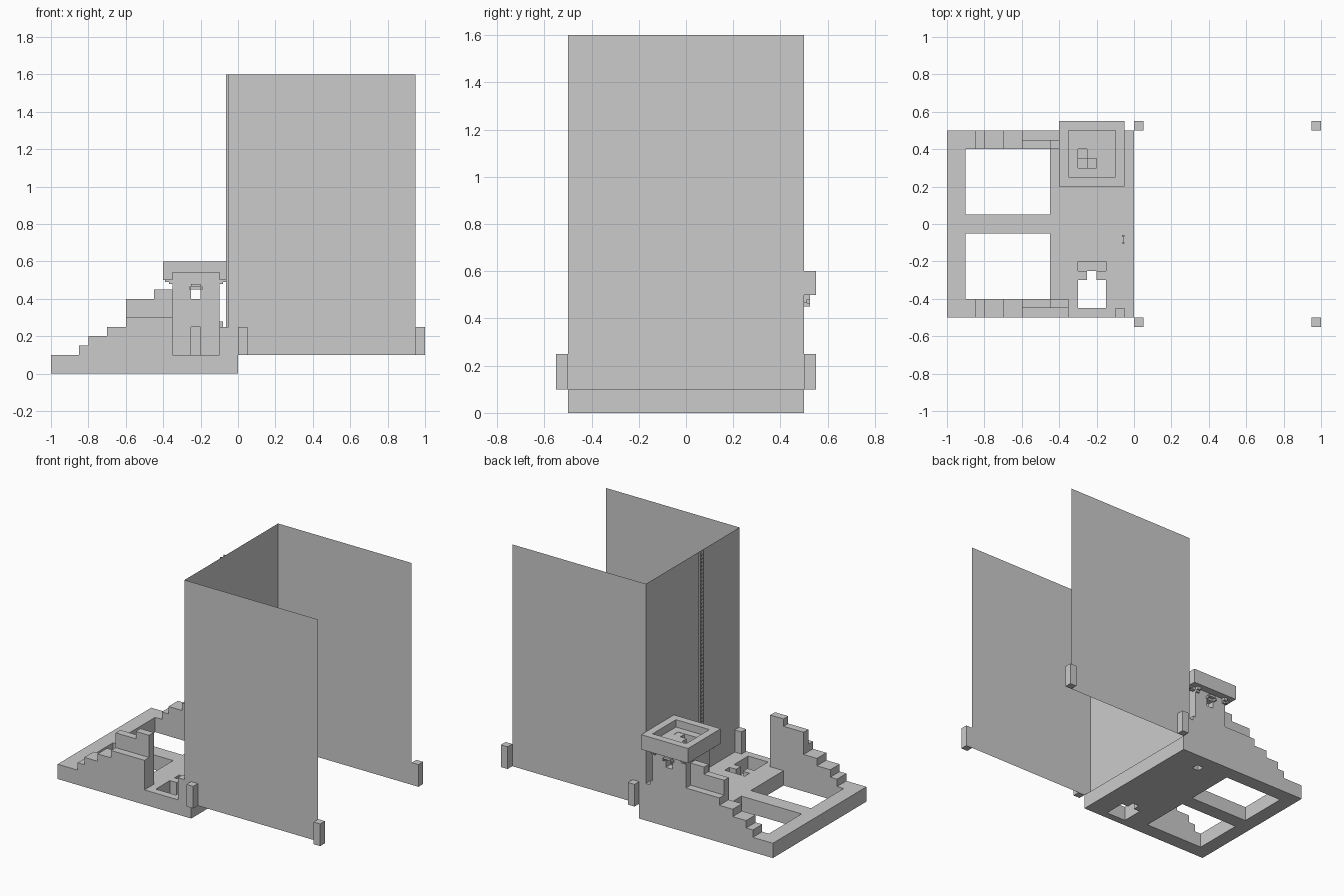
import bpy, bmesh

if "Cube" in bpy.data.objects:
    bpy.data.objects.remove(bpy.data.objects["Cube"])


def boxes(name, items):
    """One object made of boxes given as (x0, x1, y0, y1, z0, z1)."""
    bm = bmesh.new()
    for x0, x1, y0, y1, z0, z1 in items:
        geo = bmesh.ops.create_cube(bm, size=1)
        for v in geo['verts']:
            v.co = ((x0 + x1) / 2 + v.co.x * (x1 - x0),
                    (y0 + y1) / 2 + v.co.y * (y1 - y0),
                    (z0 + z1) / 2 + v.co.z * (z1 - z0))
    me = bpy.data.meshes.new(name)
    bm.to_mesh(me)
    bm.free()
    ob = bpy.data.objects.new(name, me)
    bpy.context.collection.objects.link(ob)
    return ob


def cut(ob, items):
    """Subtract boxes from an object."""
    for it in items:
        c = boxes("cutter", [it])
        m = ob.modifiers.new("cut", 'BOOLEAN')
        m.operation, m.object, m.solver = 'DIFFERENCE', c, 'EXACT'
        bpy.context.view_layer.objects.active = ob
        bpy.ops.object.modifier_apply(modifier=m.name)
        bpy.data.objects.remove(c)


def quad(name, pts):
    me = bpy.data.meshes.new(name)
    me.from_pydata(pts, [], [(0, 1, 2, 3)])
    bpy.context.collection.objects.link(bpy.data.objects.new(name, me))


def prism(name, prof, y0, y1):
    """Extrude an x,z profile along y."""
    bm = bmesh.new()
    f = bm.faces.new([bm.verts.new((x, y0, z)) for x, z in prof])
    r = bmesh.ops.extrude_face_region(bm, geom=[f])
    for v in r['geom']:
        if isinstance(v, bmesh.types.BMVert):
            v.co.y = y1
    bmesh.ops.recalc_face_normals(bm, faces=bm.faces)
    me = bpy.data.meshes.new(name)
    bm.to_mesh(me)
    bm.free()
    bpy.context.collection.objects.link(bpy.data.objects.new(name, me))


# floor slab with two large openings, the empty tower pit and a drain
base = boxes("base", [(-1, 0, -.5, .5, 0, .1)])
cut(base, [(-.9, -.45, .05, .4, -.1, .2), (-.9, -.45, -.4, -.05, -.1, .2),
           (-.3, -.15, -.45, -.3, -.1, .2), (-.25, -.2, -.31, -.25, -.1, .2),
           (-.3, -.15, -.25, -.2, .05, .2), (-.25, -.2, .35, .4, -.1, .2)])

# broken stepped walls: full-thickness steps, low outer ledge, tall inner part
low = [(-.85, .1), (-.85, .15), (-.8, .15), (-.8, .2), (-.7, .2), (-.7, .25),
       (-.6, .25), (-.6, .3), (-.35, .3), (-.35, .1)]
tall = [(-.6, .3), (-.6, .4), (-.45, .4), (-.45, .45), (-.35, .45), (-.35, .3)]
for side, s in (("front", -1), ("back", 1)):
    prism(side + "_wall", low, s * .4, s * .5)
    prism(side + "_wall_top", tall, s * .4, s * .45)

# tower shell with door and window
tower = boxes("tower", [(-.35, -.1, .25, .5, .1, .5)])
cut(tower, [(-.3, -.15, .3, .45, .05, .55), (-.25, -.2, .2, .32, .05, .25),
            (-.25, -.2, .2, .55, .4, .45)])

# spiral stairs rising to the roof hatch
ring = [(-.2, .3), (-.2, .35), (-.2, .4), (-.25, .4), (-.3, .4),
        (-.3, .35), (-.3, .3), (-.25, .3), (-.2, .3)]
boxes("spiral_stairs", [(x, x + .05, y, y + .05, .1 + .05 * i, .15 + .05 * i - .002)
                        for i, (x, y) in enumerate(ring)])

# roof platform with parapet, hatch and front underside notch
roof = boxes("tower_roof", [(-.4, -.05, .2, .55, .5, .6)])
cut(roof, [(-.35, -.1, .25, .5, .55, .7), (-.3, -.25, .3, .4, .45, .57),
           (-.26, -.15, .3, .35, .45, .57), (-.35, -.1, .15, .25, .45, .54)])

# stepped corbels below the roof corners and hoods above the windows
parts = []
for y in (.25, .475):
    for x, s in ((-.35, -1), (-.1, 1)):
        for d, z in ((.04, .49), (.02, .48)):
            parts.append((min(x, x + s * d), max(x, x + s * d), y, y + .025, z, z + .01))
for y0, y1 in ((.225, .25), (.5, .525)):
    parts += [(-.26, -.25, y0, y1, .45, .465), (-.2, -.19, y0, y1, .45, .465),
              (-.25, -.2, y0, y1, .465, .48)]
for x in (-.35, -.125):
    parts += [(x, x + .025, .5, .525, .48, .5), (x, x + .025, .5, .512, .465, .48)]
boxes("corbels", parts)

# low corner stubs and a bracket on the tower side
boxes("wall_stubs", [(-.1, -.05, -.5, -.45, .1, .25), (-.1, -.05, .45, .5, .1, .25),
                     (-.1, -.08, .475, .5, .25, .28)])

# thin screen panels
for name, y in (("front_panel", -.5), ("back_panel", .5)):
    quad(name, [(-.05, y, .1), (.95, y, .1), (.95, y, 1.6), (-.05, y, 1.6)])
quad("left_panel", [(-.05, -.5, .1), (-.05, .5, .1), (-.05, .5, 1.6), (-.05, -.5, 1.6)])

# panel foot posts
boxes("posts", [(x, x + .05, y, y + .05, .1, .25) for x in (0, .95) for y in (-.55, .5)])

# ladder up the left panel
boxes("ladder", [(-.063, -.051, y, y + .006, .1, 1.6) for y in (-.105, -.066)]
      + [(-.059, -.055, -.1, -.066, .12 + .025 * i, .126 + .025 * i) for i in range(59)])
